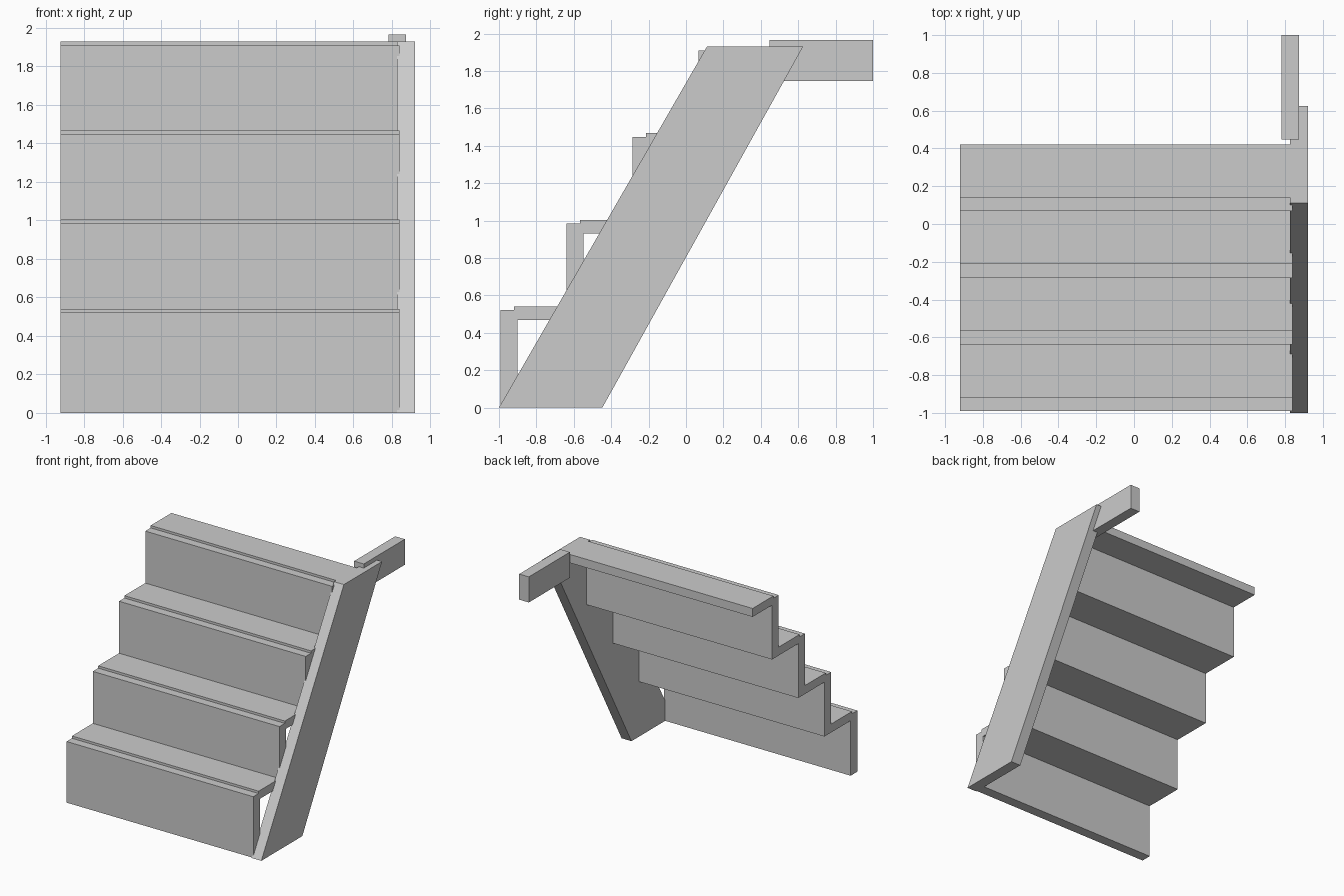
import bpy
import bmesh
from mathutils import Vector

cube = bpy.data.objects.get("Cube")
if cube:
    bpy.data.objects.remove(cube, do_unlink=True)

grey = bpy.data.materials.new("plain grey")
grey.use_nodes = True
colour = (0.6, 0.6, 0.6, 1)
grey.diffuse_color = colour
grey.node_tree.nodes["Principled BSDF"].inputs["Base Color"].default_value = colour


def extrude_profile(name, points, x0, x1):
    """Extrude a closed side profile of (y, z) points from x0 to x1."""
    bm = bmesh.new()
    face = bm.faces.new([bm.verts.new((x0, y, z)) for y, z in points])
    moved = bmesh.ops.extrude_face_region(bm, geom=[face])["geom"]
    verts = [v for v in moved if isinstance(v, bmesh.types.BMVert)]
    bmesh.ops.translate(bm, verts=verts, vec=Vector((x1 - x0, 0, 0)))
    bmesh.ops.recalc_face_normals(bm, faces=bm.faces)
    mesh = bpy.data.meshes.new(name)
    bm.to_mesh(mesh)
    bm.free()
    mesh.materials.append(grey)
    obj = bpy.data.objects.new(name, mesh)
    bpy.context.collection.objects.link(obj)
    return obj


# Folded stair profile: upper outline going up, underside coming back down
STEPS = 4
RUN, RISE = 0.353, 0.463
FRONT, FIRST_TOP, BACK = -0.991, 0.541, 0.42
BOARD, TREAD = 0.09, 0.072
LIP_DEPTH, LIP_DROP = 0.072, 0.02

upper, under = [(FRONT, 0)], [(FRONT + BOARD, 0)]
for i in range(STEPS):
    y, top = FRONT + i * RUN, FIRST_TOP + i * RISE
    end = y + RUN if i < STEPS - 1 else BACK
    upper += [(y, top - LIP_DROP), (y + LIP_DEPTH, top - LIP_DROP),
              (y + LIP_DEPTH, top), (end, top)]
    under_end = end + BOARD if i < STEPS - 1 else BACK
    under += [(y + BOARD, top - TREAD), (under_end, top - TREAD)]
extrude_profile("steps", upper + under[::-1], -0.922, 0.838)

# Sloping side board
extrude_profile("side_stringer",
                [(-1, 0), (-0.447, 0), (0.626, 1.93), (0.112, 1.93)], 0.827, 0.92)

# Short rail running back from the top
extrude_profile("top_rail",
                [(0.447, 1.747), (1, 1.747), (1, 1.965), (0.447, 1.965)], 0.782, 0.873)
